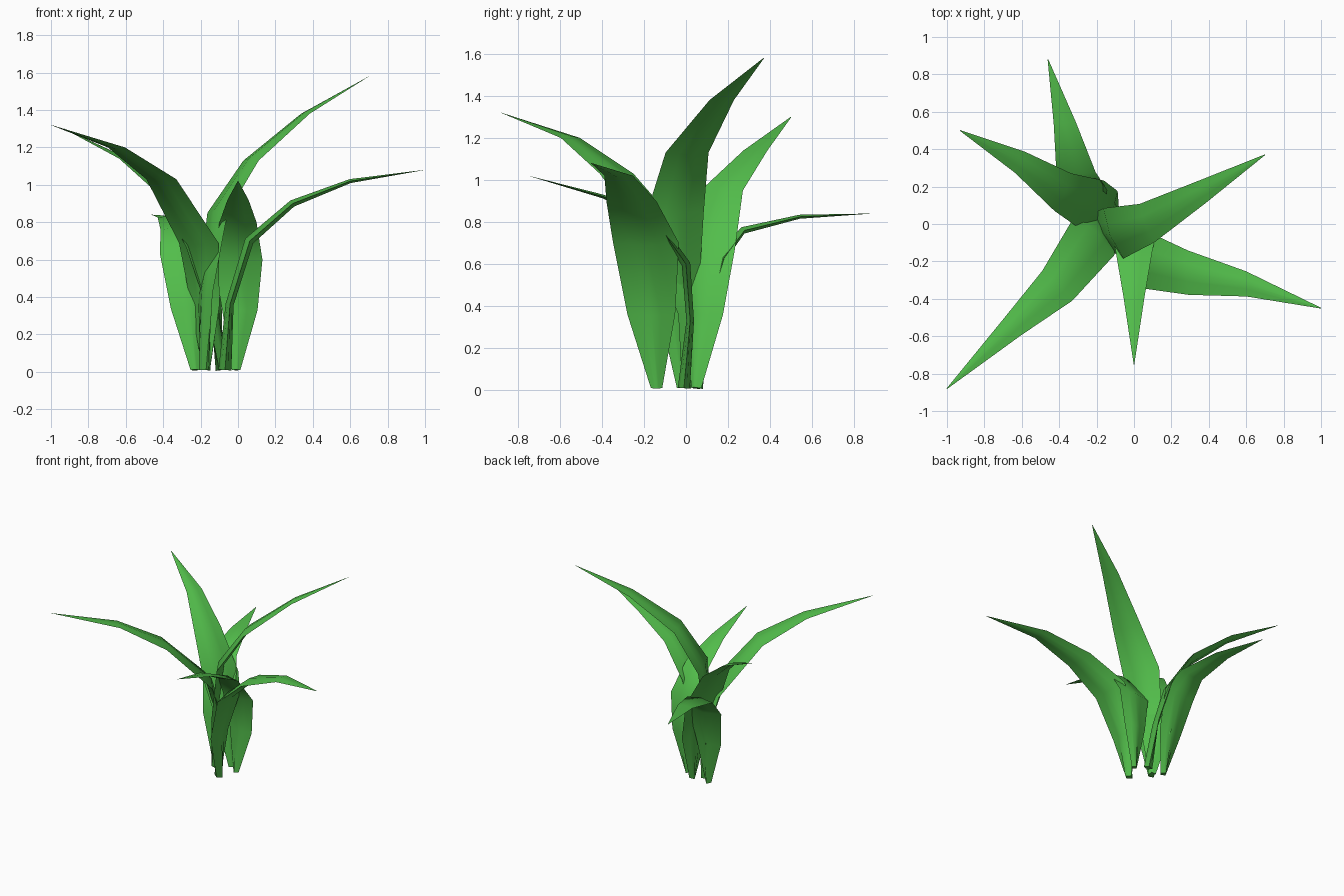
import bpy
from mathutils import Vector

cube = bpy.data.objects.get("Cube")
if cube:
    bpy.data.objects.remove(cube, do_unlink=True)

# Single leaf colour
green = bpy.data.materials.new("leaf_green")
green.use_nodes = True
color = (0.085, 0.51, 0.07, 1)
green.diffuse_color = color
bsdf = green.node_tree.nodes["Principled BSDF"]
bsdf.inputs["Base Color"].default_value = color
bsdf.inputs["Roughness"].default_value = 0.7

# Blade width and relative thickness along its length, from root to tip
WIDTHS = (0.05, 0.21, 0.29, 0.22, 0.125, 0.004)
THICKNESS = (8, 1.2, 1, 1, 1, 1)
# Closed section, ridged above and below: (across, lift) as fractions of the width
UPPER = ((-0.5, 0), (-0.2, 0.045), (0, 0.08), (0.2, 0.045))
SECTION = UPPER + tuple((-a, -b) for a, b in UPPER)


def leaf(name, heading, scale, path):
    """Sweep the ridged section along a midrib path, blade facing the heading."""
    pts = [Vector(p) for p in path]
    side = Vector((-heading[1], heading[0], 0)).normalized()
    verts, faces = [], []
    n = len(SECTION)
    for i, p in enumerate(pts):
        before = pts[max(i - 1, 0)]
        after = pts[min(i + 1, len(pts) - 1)]
        up = (after - before).cross(side).normalized()
        w = WIDTHS[i] * scale
        verts += [p + side * a * w + up * b * w * THICKNESS[i] for a, b in SECTION]
        if i:
            for j in range(n):
                k, m = (i - 1) * n + j, (i - 1) * n + (j + 1) % n
                faces.append((k, k + n, m + n, m))
    # root and tip caps
    faces.append(tuple(range(n)))
    faces.append(tuple(reversed(range(len(verts) - n, len(verts)))))
    mesh = bpy.data.meshes.new(name)
    mesh.from_pydata(verts, [], faces)
    mesh.materials.append(green)
    obj = bpy.data.objects.new(name, mesh)
    bpy.context.collection.objects.link(obj)
    mesh.shade_smooth()
    mesh.set_sharp_from_angle(angle=1.05)


# Midrib paths, root to tip
leaf("front_right_leaf", (-0.7, -0.7), 1.03,
     [(-0.17, 0.0, 0.01), (-0.175, 0.04, 0.36), (-0.21, -0.06, 0.69),
      (-0.41, -0.33, 1.03), (-0.65, -0.55, 1.2), (-1.0, -0.88, 1.32)])
leaf("back_left_leaf", (1, 0.4), 1.0,
     [(-0.18, -0.02, 0.01), (-0.175, -0.04, 0.42), (-0.11, -0.05, 0.85),
      (0.07, 0.005, 1.13), (0.36, 0.17, 1.38), (0.7, 0.37, 1.58)])
leaf("front_left_leaf", (1, 0.02), 1.08,
     [(-0.07, -0.14, 0.01), (-0.045, -0.165, 0.36), (0.06, -0.19, 0.7),
      (0.29, -0.26, 0.9), (0.6, -0.32, 1.02), (1.0, -0.45, 1.08)])
leaf("back_right_leaf", (-0.9, 0.4), 1.0,
     [(-0.09, 0.05, 0.01), (-0.13, 0.08, 0.36), (-0.22, 0.10, 0.67),
      (-0.38, 0.17, 0.95), (-0.61, 0.33, 1.14), (-0.93, 0.5, 1.3)])
leaf("back_leaf", (-0.08, 1), 0.95,
     [(-0.23, 0.05, 0.01), (-0.26, 0.09, 0.34), (-0.28, 0.17, 0.63),
      (-0.31, 0.27, 0.76), (-0.37, 0.54, 0.825), (-0.46, 0.88, 0.84)])
leaf("front_leaf", (0, -1), 0.9,
     [(-0.01, -0.01, 0.01), (0.01, 0.02, 0.33), (0.0, 0.0, 0.6),
      (0.0, -0.14, 0.8), (0.0, -0.39, 0.92), (0.0, -0.75, 1.02)])
